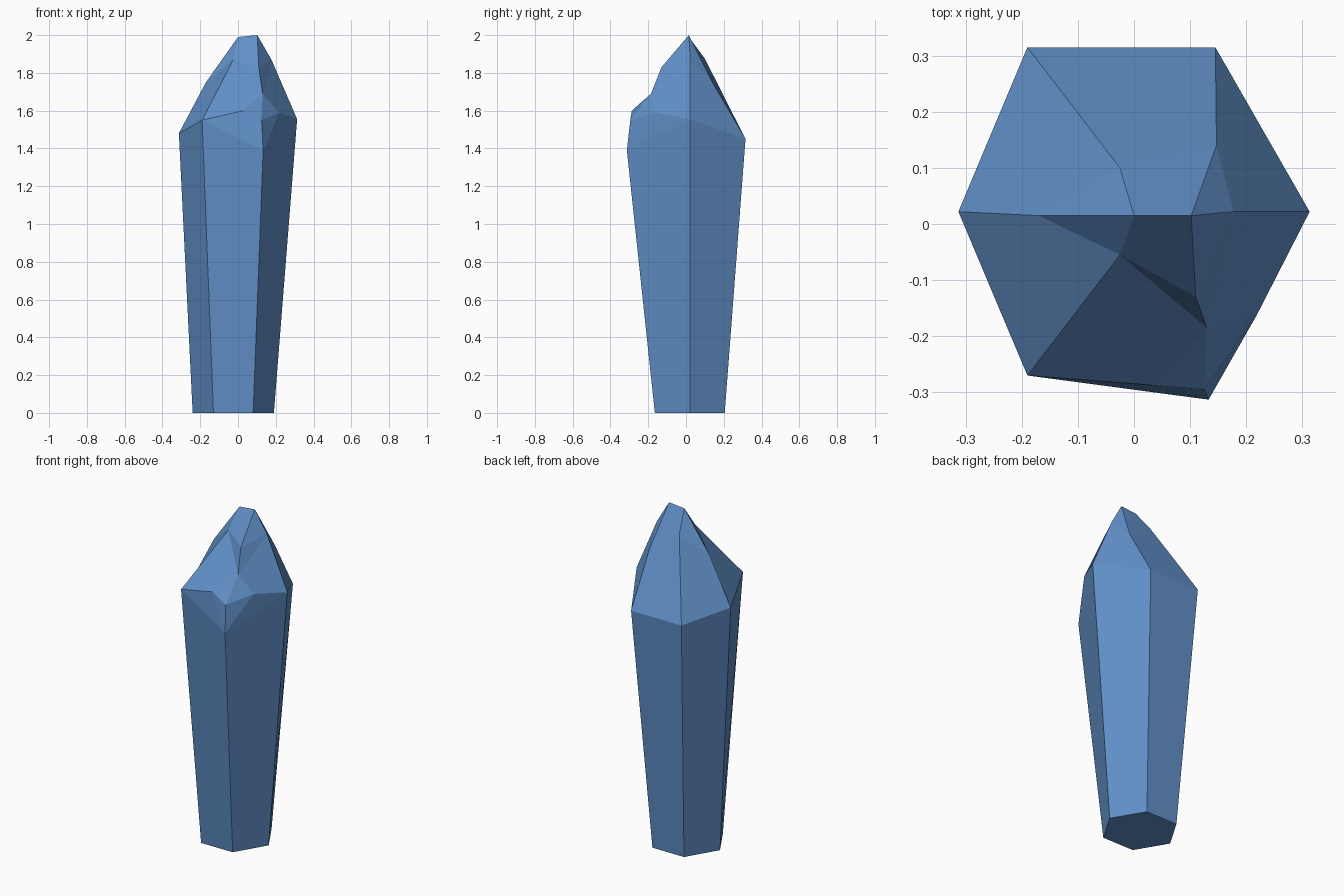
import bpy
import bmesh

if "Cube" in bpy.data.objects:
    bpy.data.objects.remove(bpy.data.objects["Cube"])

# Corner points: tapered hexagonal shaft, then the broken, faceted tip
base = [(-.24, .02, 0), (-.13, -.165, 0), (.08, -.165, 0),
        (.19, .02, 0), (.08, .205, 0), (-.13, .205, 0)]
rim = [(-.313, .022, 1.48), (-.19, -.27, 1.55), (.133, -.313, 1.39),
       (.313, .022, 1.555), (.145, .315, 1.45), (-.19, .315, 1.45)]
tip = {
    "top_l": (0, .015, 1.99), "top_r": (.102, .015, 2.0),
    "left": (-.17, .015, 1.75), "right": (.177, .022, 1.87),
    "front_l": (-.025, -.055, 1.87), "front_r": (.11, -.13, 1.83),
    "notch": (.13, -.185, 1.69), "nose": (.125, -.295, 1.55),
    "chip_l": (.03, -.287, 1.6), "chip_r": (.22, -.16, 1.59),
    "back_l": (-.025, .10, 1.875), "back_r": (.147, .14, 1.75),
}

bm = bmesh.new()
b = [bm.verts.new(p) for p in base]
r = [bm.verts.new(p) for p in rim]
t = {k: bm.verts.new(p) for k, p in tip.items()}

# Shaft walls and underside
bm.faces.new(b[::-1])
for i in range(6):
    j = (i + 1) % 6
    bm.faces.new((b[i], b[j], r[j], r[i]))

# Tip facets: numbers are rim corners, names are tip points
facets = [
    "0 1 front_l left", "left front_l top_l",
    "front_l front_r top_r top_l", "front_l notch front_r",
    "1 chip_l notch front_l", "chip_l nose notch", "nose chip_r notch",
    "1 2 chip_l", "2 nose chip_l", "2 chip_r nose", "2 3 chip_r",
    "chip_r 3 right notch", "notch right front_r", "front_r right top_r",
    "3 4 back_r right", "right back_r top_r",
    "4 5 back_l back_r", "back_r back_l top_l top_r",
    "5 0 left back_l", "left top_l back_l",
]
for f in facets:
    bm.faces.new([r[int(k)] if k.isdigit() else t[k] for k in f.split()])
bmesh.ops.recalc_face_normals(bm, faces=bm.faces[:])

mesh = bpy.data.meshes.new("crystal")
bm.to_mesh(mesh)
bm.free()
crystal = bpy.data.objects.new("crystal", mesh)
bpy.context.collection.objects.link(crystal)

blue = bpy.data.materials.new("crystal blue")
blue.diffuse_color = (.12, .28, .58, 1)
blue.use_nodes = True
blue.node_tree.nodes["Principled BSDF"].inputs["Base Color"].default_value = blue.diffuse_color
mesh.materials.append(blue)
